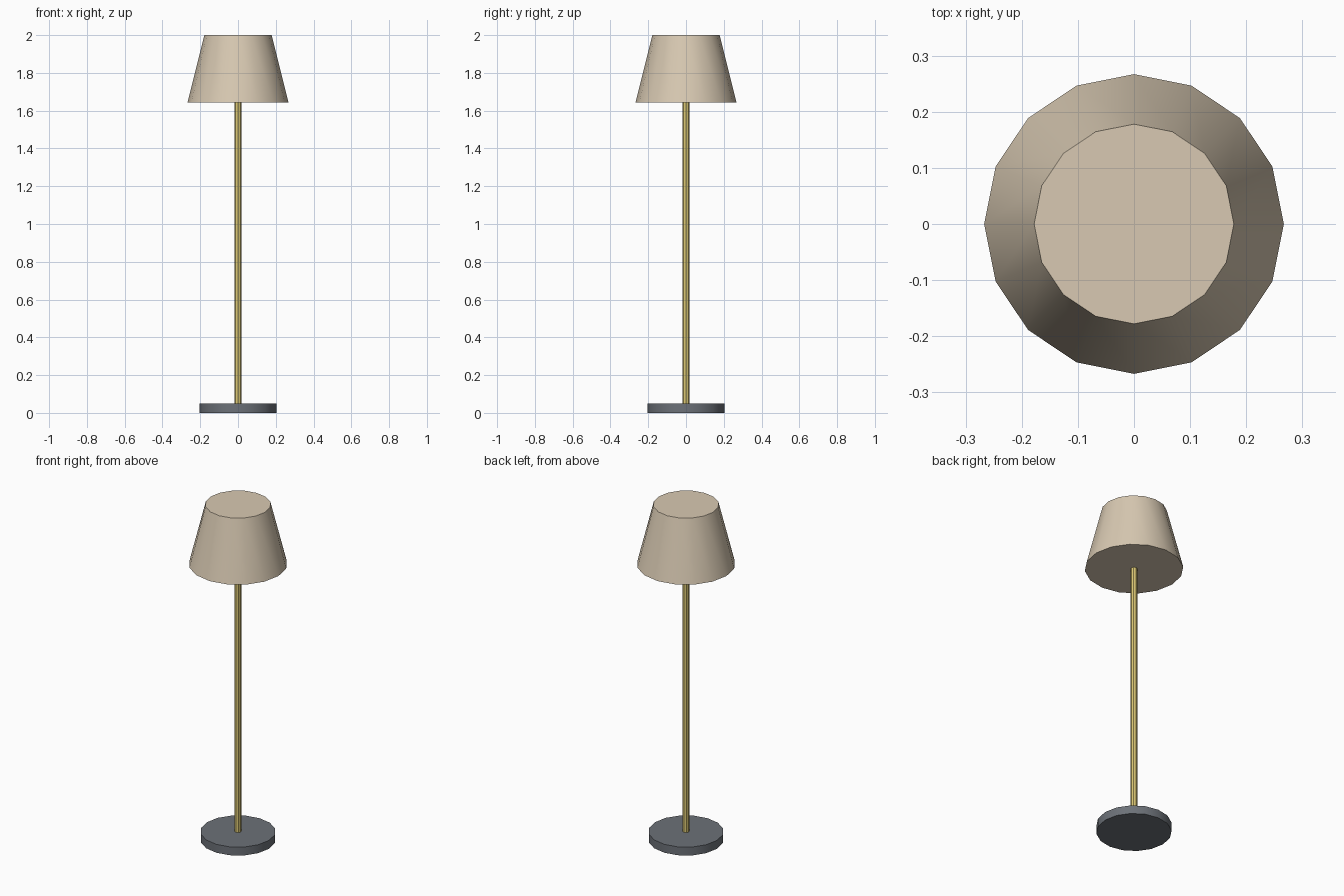
import bpy, math

if "Cube" in bpy.data.objects:
    bpy.data.objects.remove(bpy.data.objects["Cube"])


def material(name, rgb):
    """Flat colour given as sRGB 0-255, stored as linear."""
    m = bpy.data.materials.new(name)
    lin = [((c / 255 + 0.055) / 1.055) ** 2.4 for c in rgb]
    m.diffuse_color = (*lin, 1.0)
    m.use_nodes = True
    m.node_tree.nodes["Principled BSDF"].inputs["Base Color"].default_value = m.diffuse_color
    return m


def round_part(name, r_bottom, r_top, z0, z1, sides, mat):
    bpy.ops.mesh.primitive_cone_add(vertices=sides, radius1=r_bottom, radius2=r_top,
                                    depth=z1 - z0, location=(0, 0, (z0 + z1) / 2))
    ob = bpy.context.object
    ob.name = name
    ob.data.materials.append(mat)
    bpy.ops.object.shade_smooth_by_angle(angle=math.radians(40))
    return ob


# weighted foot
round_part("base", 0.204, 0.204, 0.0, 0.05, 16, material("dark grey metal", (108, 113, 120)))
# upright pole
round_part("pole", 0.018, 0.018, 0.05, 1.645, 8, material("brass", (222, 202, 118)))
# closed tapered shade
round_part("shade", 0.267, 0.178, 1.644, 2.0, 16, material("beige fabric", (216, 201, 178)))
